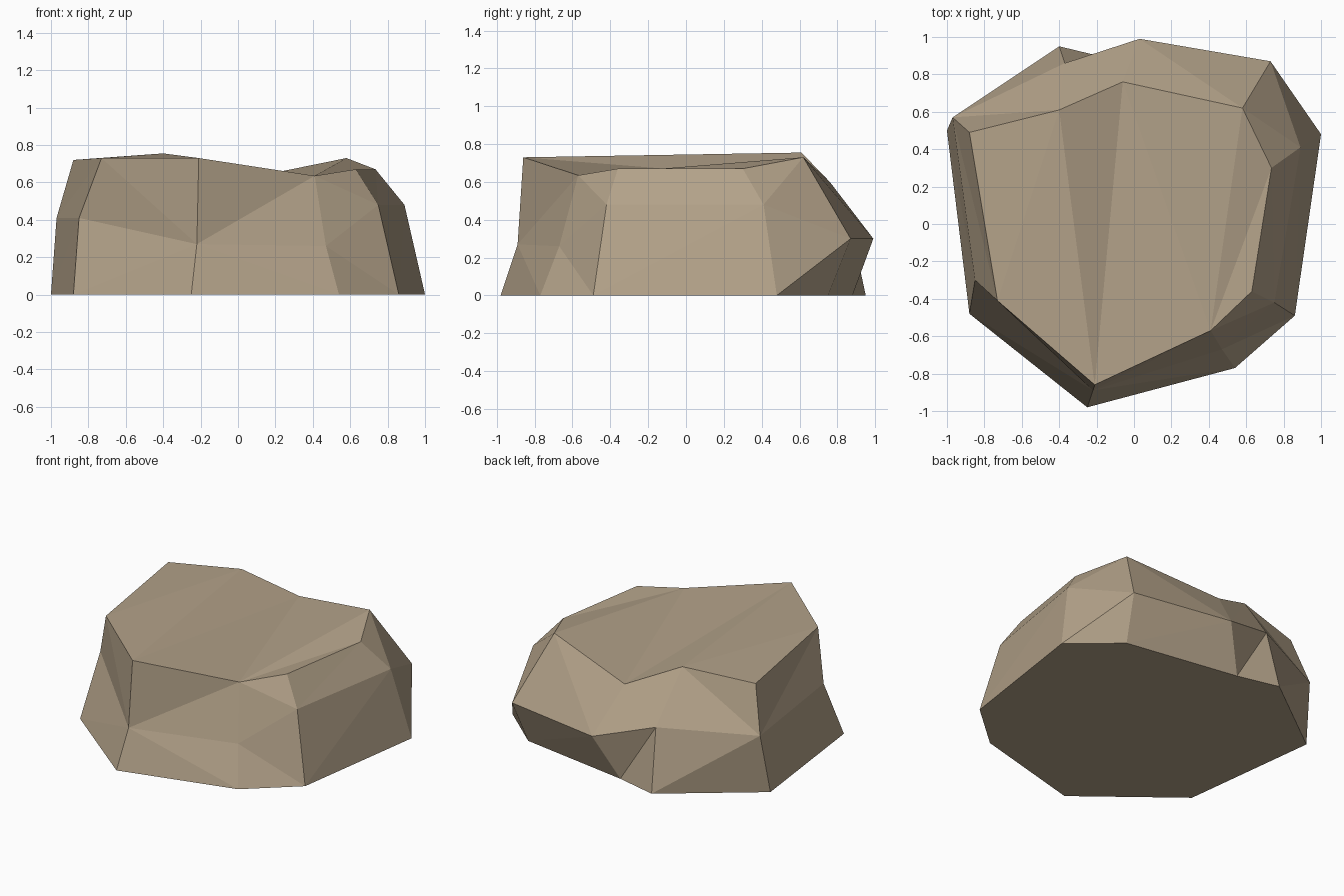
import bpy, bmesh

if "Cube" in bpy.data.objects:
    bpy.data.objects.remove(bpy.data.objects["Cube"])

# Three nine-sided outlines: ground, widest bulge, and rim of the top
base = [(-1, .5), (-.88, -.48), (-.25, -.98), (.54, -.77), (.86, -.49),
        (1, .48), (.69, .75), (-.11, .88), (-.40, .95)]
bulge = [(-.97, .57, .41), (-.85, -.30, .41), (-.22, -.89, .27),
         (.47, -.67, .26), (.75, -.42, .48), (.89, .41, .48),
         (.73, .87, .30), (.03, .99, .30), (-.37, .86, .42)]
rim = [(-.88, .49, .72), (-.73, -.41, .73), (-.21, -.86, .73),
       (.41, -.57, .635), (.63, -.36, .67), (.735, .30, .67),
       (.58, .62, .73), (-.06, .76, .60), (-.40, .61, .755)]

bm = bmesh.new()
A = [bm.verts.new((x, y, 0)) for x, y in base]
M = [bm.verts.new(p) for p in bulge]
T = [bm.verts.new(p) for p in rim]


def band(low, up, creases):
    """Join two outlines; '/' creases low[i]-up[i+1], '|' creases low[i+1]-up[i]."""
    n = len(low)
    for i, c in enumerate(creases):
        j = (i + 1) % n
        if c == '/':
            bm.faces.new((low[i], low[j], up[j]))
            bm.faces.new((low[i], up[j], up[i]))
        else:
            bm.faces.new((low[i], low[j], up[i]))
            bm.faces.new((low[j], up[j], up[i]))


# Chipped sides
band(A, M, '//||/////')
band(M, T, '/|/|//|/|')

# Underside and faceted, dipping top
bm.faces.new(A[::-1])
for tri in ('018', '128', '278', '237', '367', '356', '345'):
    bm.faces.new([T[int(k)] for k in tri])
bmesh.ops.recalc_face_normals(bm, faces=bm.faces)

mesh = bpy.data.meshes.new('boulder')
bm.to_mesh(mesh)
bm.free()
boulder = bpy.data.objects.new('boulder', mesh)
bpy.context.collection.objects.link(boulder)

# Sandy stone colour
stone = bpy.data.materials.new('sandy stone')
stone.diffuse_color = (.45, .36, .25, 1)
stone.use_nodes = True
stone.node_tree.nodes["Principled BSDF"].inputs["Base Color"].default_value = stone.diffuse_color
mesh.materials.append(stone)
